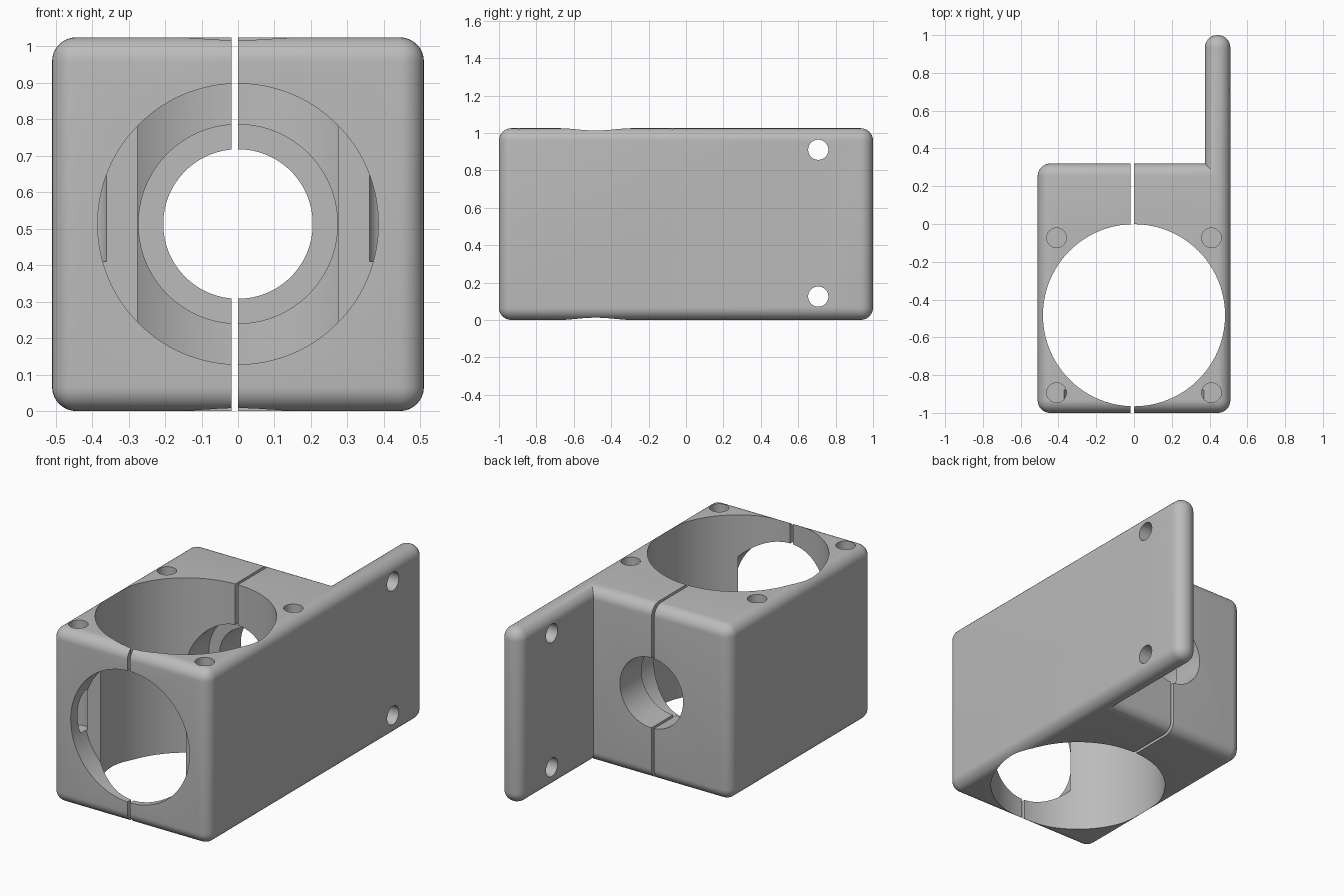
import bpy
import bmesh
from math import pi, radians
from mathutils import Matrix, Vector

cube = bpy.data.objects.get("Cube")
if cube:
    bpy.data.objects.remove(cube, do_unlink=True)

# Main dimensions
HALF, PLATE_X = 0.51, 0.375
FRONT, BACK, TIP = -1.0, 0.32, 1.0
HEIGHT, ROUND = 1.025, 0.066
BORE_Y, MID_Z = -0.483, 0.513

grey = bpy.data.materials.new("plain grey")
grey.use_nodes = True
grey.diffuse_color = (0.5, 0.5, 0.5, 1)
grey.node_tree.nodes["Principled BSDF"].inputs["Base Color"].default_value = grey.diffuse_color


def make_object(name, bm):
    bmesh.ops.recalc_face_normals(bm, faces=bm.faces)
    mesh = bpy.data.meshes.new(name)
    bm.to_mesh(mesh)
    bm.free()
    mesh.materials.append(grey)
    obj = bpy.data.objects.new(name, mesh)
    bpy.context.collection.objects.link(obj)
    return obj


def cylinder(name, radius, start, end, segments=128):
    """Round cutter running from start to end."""
    start, end = Vector(start), Vector(end)
    axis = end - start
    turn = axis.to_track_quat('Z', 'Y').to_matrix().to_4x4()
    bm = bmesh.new()
    bmesh.ops.create_cone(bm, cap_ends=True, segments=segments, radius1=radius,
                          radius2=radius, depth=axis.length,
                          matrix=Matrix.Translation((start + end) / 2) @ turn)
    return make_object(name, bm)


# Clamp block with side plate: L-shaped outline, extruded and rounded
outline = [(-HALF, FRONT), (HALF, FRONT), (HALF, TIP),
           (PLATE_X, TIP), (PLATE_X, BACK), (-HALF, BACK)]
bm = bmesh.new()
base = bm.faces.new([bm.verts.new((x, y, 0)) for x, y in outline])
top = bmesh.ops.extrude_face_region(bm, geom=[base])["geom"]
bmesh.ops.translate(bm, vec=(0, 0, HEIGHT),
                    verts=[v for v in top if isinstance(v, bmesh.types.BMVert)])
bmesh.ops.recalc_face_normals(bm, faces=bm.faces)
inner_corner = Vector((PLATE_X, BACK))
rounded = [e for e in bm.edges
           if any((v.co.xy - inner_corner).length > 0.001 for v in e.verts)]
bmesh.ops.bevel(bm, geom=rounded, offset=ROUND, segments=8, profile=0.5,
                affect='EDGES', clamp_overlap=True)
body = make_object("clamp_body", bm)

# Vertical main bore
cutters = [cylinder("main_bore", 0.482, (0, BORE_Y, -0.2), (0, BORE_Y, 1.2), 160)]
# Stepped front-to-back opening
for name, radius, y0, y1 in (("front_recess", 0.385, -1.2, -0.878),
                             ("inner_recess", 0.273, BORE_Y, 0.12),
                             ("rear_hole", 0.205, BORE_Y, 0.6)):
    cutters.append(cylinder(name, radius, (0, y0, MID_Z), (0, y1, MID_Z)))
# Blind screw holes in the top
for x in (-0.41, 0.41):
    for y in (-0.893, -0.073):
        cutters.append(cylinder("screw_hole", 0.052, (x, y, 0.41), (x, y, 1.2), 48))
# Fixing holes through the plate
for z in (0.125, 0.91):
    cutters.append(cylinder("plate_hole", 0.054, (0.2, 0.707, z), (0.7, 0.707, z), 48))
# Narrow split between the two halves
bm = bmesh.new()
bmesh.ops.create_cube(bm, size=1, matrix=Matrix.Translation((-0.009, -0.3, 0.5))
                      @ Matrix.Diagonal((0.017, 2, 2, 1)))
cutters.append(make_object("split", bm))

bpy.ops.object.select_all(action='DESELECT')
bpy.context.view_layer.objects.active = body
body.select_set(True)
for cutter in cutters:
    cutter.hide_render = True
    cut = body.modifiers.new(cutter.name, 'BOOLEAN')
    cut.operation = 'DIFFERENCE'
    cut.solver = 'EXACT'
    cut.object = cutter
    bpy.ops.object.modifier_apply(modifier=cut.name)
    bpy.data.objects.remove(cutter, do_unlink=True)

bpy.ops.object.shade_smooth_by_angle(angle=radians(30))
